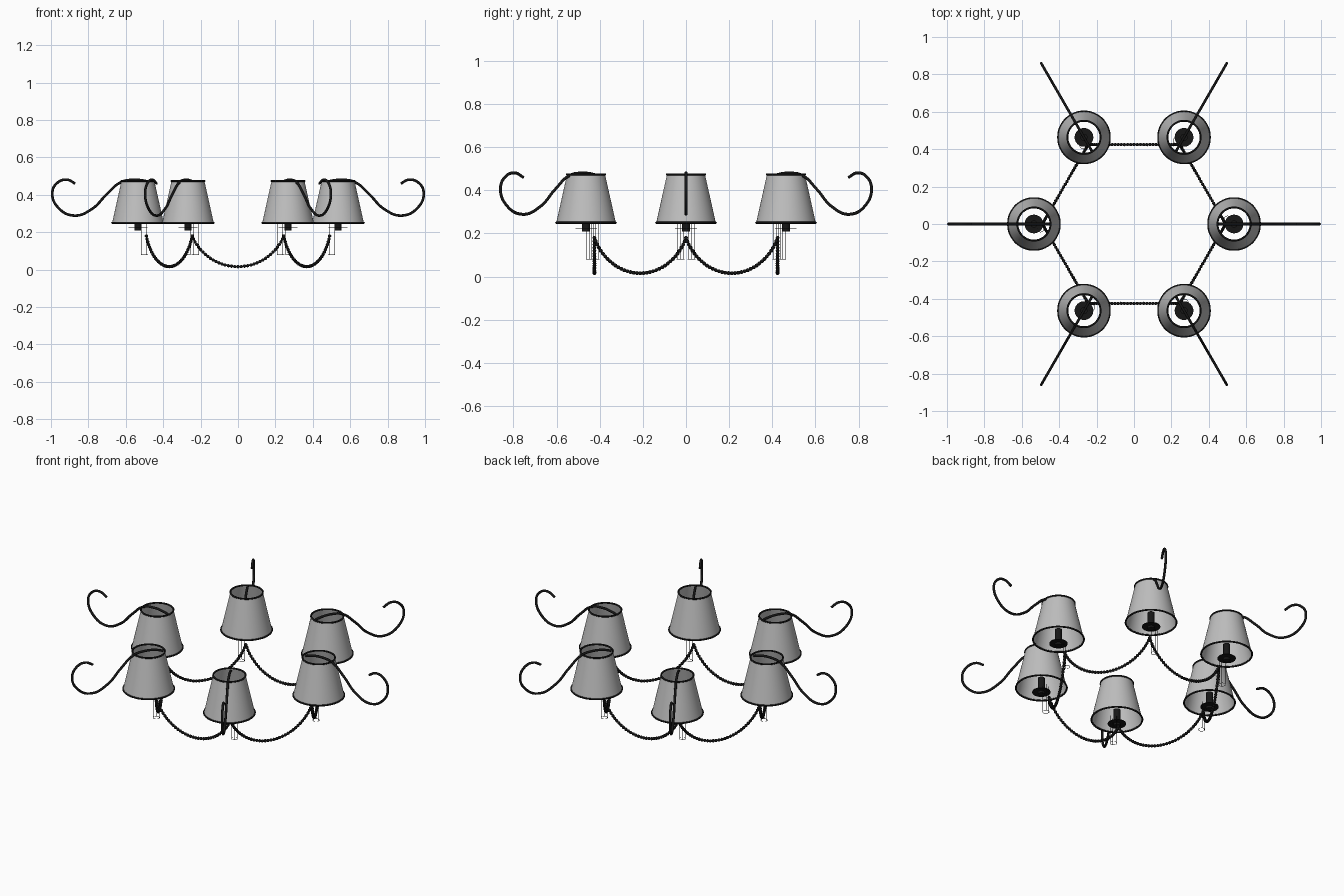
import bpy, bmesh, math
from math import sin, cos, pi
from mathutils import Matrix, Vector

cube = bpy.data.objects.get("Cube")
if cube:
    bpy.data.objects.remove(cube)

LAMP_R = 0.535    # distance of each shade from the centre
HOOK_R = 0.49     # distance of each chain end from the centre


def material(name, rgb):
    mat = bpy.data.materials.new(name)
    mat.use_nodes = True
    mat.diffuse_color = (*rgb, 1)
    mat.node_tree.nodes["Principled BSDF"].inputs["Base Color"].default_value = (*rgb, 1)
    return mat


BLACK = material("black_metal", (0.008, 0.008, 0.008))
GREY = material("grey_fabric", (0.52, 0.52, 0.52))


def ring_of_six(name, mesh, mat):
    """Place six copies of a part around the centre."""
    mesh.materials.clear()
    mesh.materials.append(mat)
    for i in range(6):
        obj = bpy.data.objects.new(f"{name}_{i + 1}", mesh)
        obj.rotation_euler.z = i * pi / 3
        bpy.context.collection.objects.link(obj)


def finish(bm, name, mat, smooth=True):
    for f in bm.faces:
        f.smooth = smooth
    mesh = bpy.data.meshes.new(name)
    bm.to_mesh(mesh)
    bm.free()
    ring_of_six(name, mesh, mat)


def wire(name, paths, radius, mat, sides=2):
    """Round wires through lists of (points, closed)."""
    curve = bpy.data.curves.new(name, "CURVE")
    curve.dimensions = "3D"
    curve.bevel_depth = radius
    curve.bevel_resolution = sides
    curve.resolution_u = 8
    curve.use_fill_caps = True
    for points, closed in paths:
        spline = curve.splines.new("BEZIER")
        spline.bezier_points.add(len(points) - 1)
        spline.use_cyclic_u = closed
        for bp, co in zip(spline.bezier_points, points):
            bp.co = co
            bp.handle_left_type = bp.handle_right_type = "AUTO"
    temp = bpy.data.objects.new(name, curve)
    bpy.context.collection.objects.link(temp)
    graph = bpy.context.evaluated_depsgraph_get()
    mesh = bpy.data.meshes.new_from_object(temp.evaluated_get(graph))
    bpy.data.objects.remove(temp)
    mesh.polygons.foreach_set("use_smooth", [True] * len(mesh.polygons))
    ring_of_six(name, mesh, mat)


def circle(x, y, z, r, n=12):
    return [(x + r * cos(a * 2 * pi / n), y + r * sin(a * 2 * pi / n), z) for a in range(n)]


def cylinder(bm, r, low, high, r_top=None, caps=True, segments=32):
    bmesh.ops.create_cone(
        bm, cap_ends=caps, segments=segments, radius1=r,
        radius2=r if r_top is None else r_top, depth=high - low,
        matrix=Matrix.Translation((LAMP_R, 0, (low + high) / 2)))


# Open tapered shades with black trim at both rims
bm = bmesh.new()
cylinder(bm, 0.138, 0.25, 0.474, r_top=0.088, caps=False, segments=48)
finish(bm, "shade", GREY)
wire("shade_trim", [(circle(LAMP_R, 0, 0.25, 0.138), True),
                    (circle(LAMP_R, 0, 0.474, 0.088), True)], 0.005, BLACK)

# Bulb holder with a thin drip plate
bm = bmesh.new()
cylinder(bm, 0.019, 0.21, 0.31, segments=20)
cylinder(bm, 0.05, 0.222, 0.225)
finish(bm, "bulb_holder", BLACK, smooth=False)

# Scrolled arms lying across the shade tops
scroll = [(0.45, 0.46), (0.49, 0.473), (0.555, 0.48), (0.625, 0.468), (0.70, 0.405),
          (0.78, 0.325), (0.875, 0.289), (0.96, 0.33), (0.993, 0.41),
          (0.965, 0.465), (0.915, 0.481), (0.87, 0.46)]
wire("scroll_arm", [([(x, 0, z) for x, z in scroll], False)], 0.007, BLACK)

# Beaded chains swagged between neighbouring lamps
half, low, high = HOOK_R / 2, 0.016, 0.18
drop = high - low
arc_r = (half ** 2 + drop ** 2) / (2 * drop)
sweep = math.asin(half / arc_r)
apothem = HOOK_R * cos(pi / 6)
turn = Matrix.Rotation(pi / 6, 4, "Z")
beads = 36
path = []
for i in range(beads + 1):
    a = sweep * (2 * i / beads - 1)
    path.append(turn @ Vector((apothem, arc_r * sin(a), low + arc_r * (1 - cos(a)))))
bm = bmesh.new()
for p in path:
    bmesh.ops.create_uvsphere(bm, u_segments=8, v_segments=6, radius=0.009,
                              matrix=Matrix.Translation(p))
finish(bm, "chain_beads", BLACK)
wire("chain_thread", [(path[::4], False)], 0.005, BLACK, sides=1)

# Fine wire pendants hanging beside each chain end
px, py, pr = 0.5, 0.025, 0.018
rods = [([(x, y, 0.08), (x, y, 0.245)], False) for x, y, z in circle(px, py, 0, pr, 3)]
wire("pendant_frame", rods + [(circle(px, py, 0.08, pr, 8), True)], 0.0012, BLACK, sides=0)
